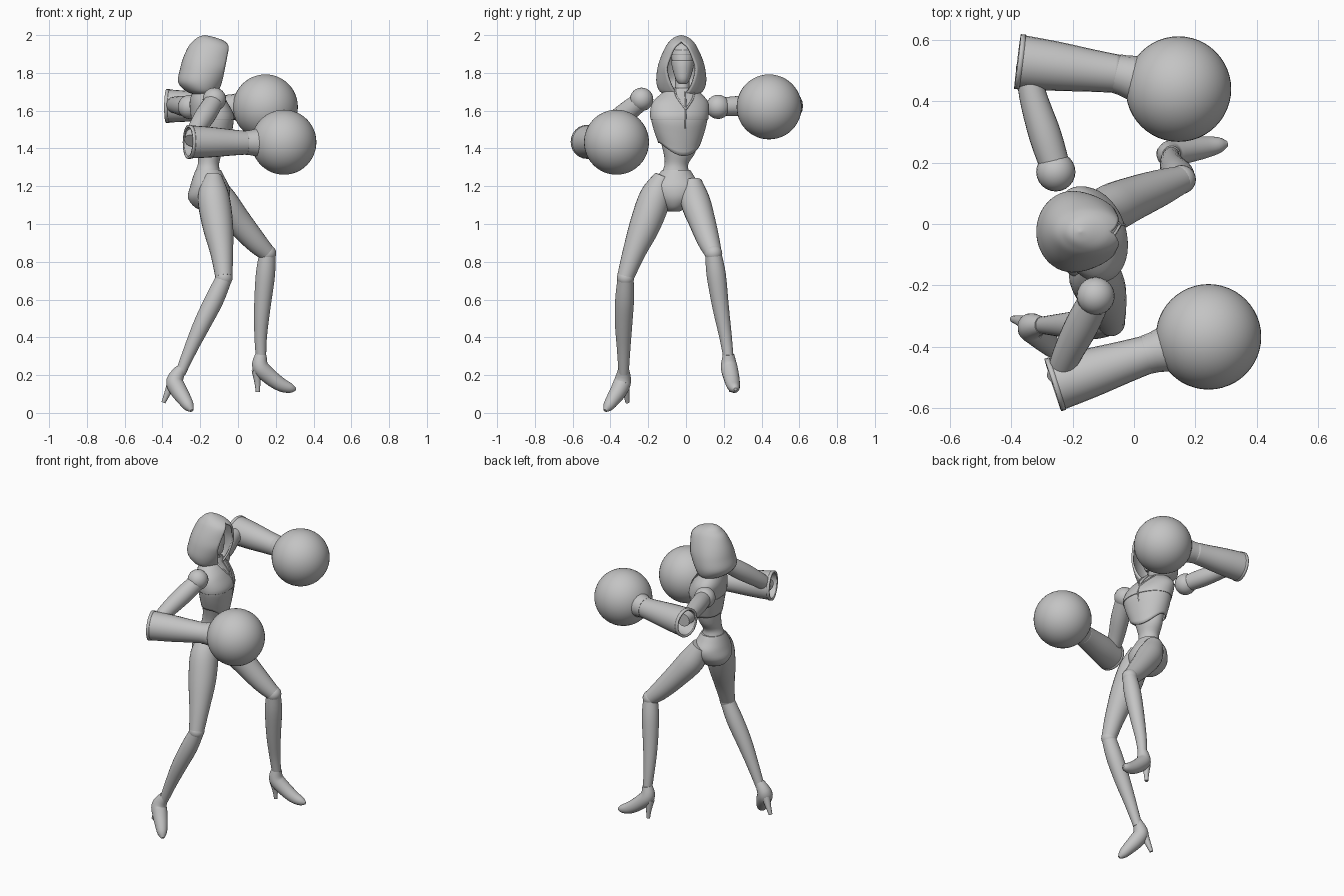
import bpy, bmesh, math
from mathutils import Vector, Matrix

old = bpy.data.objects.get("Cube")
if old:
    bpy.data.objects.remove(old, do_unlink=True)

grey = bpy.data.materials.new("plain grey")
grey.use_nodes = True
GREY = (0.55, 0.55, 0.55, 1)
grey.diffuse_color = GREY
grey.node_tree.nodes["Principled BSDF"].inputs["Base Color"].default_value = GREY


def smooth(rows, n=4):
    """Spline through rows of numbers."""
    out = []
    last = len(rows) - 1
    for i in range(last):
        quad = (rows[max(i - 1, 0)], rows[i], rows[i + 1], rows[min(i + 2, last)])
        for k in range(n):
            t = k / n
            out.append([b + t / 2 * (c - a + t * (2*a - 5*b + 4*c - d + t * (3*b - a - 3*c + d)))
                        for a, b, c, d in zip(*quad)])
    return out + [list(rows[-1])]


def finish(name, bm, shell=0, angle=50):
    me = bpy.data.meshes.new(name)
    bm.to_mesh(me)
    bm.free()
    me.materials.append(grey)
    me.shade_smooth()
    me.set_sharp_from_angle(angle=math.radians(angle))
    ob = bpy.data.objects.new(name, me)
    bpy.context.scene.collection.objects.link(ob)
    if shell:
        mod = ob.modifiers.new("shell", 'SOLIDIFY')
        mod.thickness = shell
    return ob


def skin(name, rings, closed=True, caps=True, shell=0):
    """Bridge successive rings of points."""
    bm = bmesh.new()
    vs = [[bm.verts.new(p) for p in ring] for ring in rings]
    n = len(vs[0])
    for lo, hi in zip(vs, vs[1:]):
        for i in range(n if closed else n - 1):
            j = (i + 1) % n
            bm.faces.new((lo[i], lo[j], hi[j], hi[i]))
    if caps:
        bm.faces.new(vs[0][::-1])
        bm.faces.new(vs[-1])
    bmesh.ops.remove_doubles(bm, verts=bm.verts, dist=0.0012)
    return finish(name, bm, shell)


def tube(name, path, sides=24, caps=True, shell=0, steps=4):
    """Round limb along a path of x, y, z, radius."""
    pts = smooth(path, steps)
    pos = [Vector(p[:3]) for p in pts]
    rings, old_t, q = [], None, None
    for i, p in enumerate(pts):
        t = (pos[min(i + 1, len(pos) - 1)] - pos[max(i - 1, 0)]).normalized()
        q = t.to_track_quat('Z', 'Y') if q is None else old_t.rotation_difference(t) @ q
        old_t = t
        rings.append([pos[i] + q @ Vector((math.cos(a), math.sin(a), 0)) * p[3]
                      for a in (2 * math.pi * k / sides for k in range(sides))])
    return skin(name, rings, caps=caps, shell=shell)


def body_point(row, a, turn, grow=0):
    z, cx, cy, depth, width = row
    p = Matrix.Rotation(turn, 3, 'Z') @ Vector(((depth + grow) * math.cos(a), (width + grow) * math.sin(a), 0))
    return p + Vector((cx, cy, z))


def body(name, rows, turn=0, caps=True, shell=0, hem=0, grow=0, sides=40):
    """Stack of level ovals: z, centre x, centre y, half depth, half width."""
    rows = smooth(rows)
    rings = []
    for k, row in enumerate(rows):
        fade = hem * (1 - k / (len(rows) - 1)) ** 3
        ring = []
        for i in range(sides):
            a = 2 * math.pi * i / sides
            p = body_point(row, a, turn, grow)
            p.z -= fade * max(0, math.cos(a)) ** 2
            ring.append(p)
        rings.append(ring)
    return skin(name, rings, caps=caps, shell=shell)


def ball(name, centre, r, segments=24):
    bm = bmesh.new()
    bmesh.ops.create_uvsphere(bm, u_segments=segments, v_segments=segments // 2, radius=r,
                              matrix=Matrix.Translation(centre))
    return finish(name, bm)


# Torso and vest, turned slightly to the left
TURN = 0.31
body("waist", [(1.24, -.157, -.055, .07, .08), (1.28, -.16, -.055, .064, .07),
               (1.32, -.156, -.05, .056, .063), (1.38, -.148, -.035, .062, .085),
               (1.47, -.14, -.035, .07, .11)], TURN * .5)
VEST = [(1.43, -.14, -.035, .08, .115), (1.50, -.135, -.035, .095, .14),
        (1.57, -.135, -.035, .105, .155), (1.64, -.155, -.03, .09, .15),
        (1.69, -.17, -.025, .065, .105), (1.72, -.172, -.022, .045, .06)]
body("vest", VEST, TURN, caps=False, shell=.008, hem=.07)
body("short_jacket", smooth(VEST)[7:], TURN, caps=False, shell=.004, grow=.004)

# Raised seams on the vest
fine = smooth(VEST)
seam_rows = [r for r in fine if r[0] < 1.7]
tube("front_seam", [(*body_point(r, 0, TURN, .003), .004) for r in seam_rows], 8, steps=1)
collar_rows = [r for r in fine if r[0] > 1.6]
for side, label in ((1, "left"), (-1, "right")):
    tube(label + "_lapel", [(*body_point(r, side * .9 * i / len(collar_rows), TURN, .004), .005)
                            for i, r in enumerate(collar_rows)], 8, steps=1)

# Pelvis
body("pelvis", [(1.065, -.14, -.065, .035, .03), (1.09, -.15, -.06, .08, .065),
                (1.14, -.155, -.055, .11, .115), (1.20, -.15, -.055, .103, .13),
                (1.25, -.155, -.055, .083, .1), (1.285, -.157, -.052, .068, .075)])

# Neck, head and face mask
tube("neck", [(-.165, -.025, 1.66, .05), (-.165, -.02, 1.72, .038), (-.18, -.02, 1.82, .04)])
HEAD = [(1.745, -.14, -.017, .02, .018), (1.77, -.148, -.017, .042, .034),
        (1.83, -.165, -.017, .065, .052), (1.89, -.175, -.017, .07, .06),
        (1.94, -.175, -.017, .055, .05), (1.965, -.175, -.017, .02, .02)]
body("head", HEAD)
body("face_mask", HEAD[:3] + [(1.865, -.17, -.017, .068, .056)], caps=False, shell=.003, grow=.005)
body("brow_band", [(1.895, -.175, -.017, .074, .063), (1.92, -.175, -.017, .069, .06)],
     caps=False, shell=.006)

# Hood: z, half width, back x, front edge x, half opening
HOOD = [(1.685, .07, -.22, -.12, .02), (1.70, .112, -.27, -.105, .035),
        (1.75, .132, -.317, -.085, .062), (1.82, .127, -.307, -.07, .08),
        (1.88, .11, -.29, -.058, .064), (1.94, .082, -.262, -.05, .035),
        (1.97, .06, -.235, -.075, 0), (1.99, .033, -.21, -.13, 0),
        (2.0, .0004, -.1755, -.1745, 0)]
rings = []
for z, w, back, front, gap in smooth(HOOD, 5):
    start = math.asin(min(max(gap / w, 0), .95))
    cx = (back + front) / 2
    reach = (front - cx) / math.cos(start)
    ring = []
    for i in range(49):
        a = start + (2 * math.pi - 2 * start) * i / 48
        c = math.cos(a)
        ring.append((cx + c * (reach if c > 0 else cx - back), -.025 + w * math.sin(a), z))
    rings.append(ring)
skin("hood", rings, closed=False, caps=False, shell=.012)

# Left arm
ball("left_shoulder", (-.255, .17, 1.62), .064)
tube("left_upper_arm", [(-.255, .18, 1.62, .048), (-.29, .29, 1.625, .053),
                        (-.33, .42, 1.63, .045), (-.345, .52, 1.63, .04)])
# Right arm
ball("right_shoulder", (-.125, -.235, 1.66), .062)
tube("right_upper_arm", [(-.125, -.24, 1.65, .05), (-.17, -.33, 1.58, .055),
                         (-.22, -.43, 1.50, .047), (-.245, -.50, 1.44, .04)])

# Flared sleeves, cuffs and round fists
for label, elbow, wrist, fist in (
        ("left", (-.38, .53, 1.625), (-.055, .49, 1.62), (.145, .44, 1.62)),
        ("right", (-.265, -.525, 1.435), (.045, -.425, 1.43), (.243, -.368, 1.433))):
    e, w, f = Vector(elbow), Vector(wrist), Vector(fist)
    tube(label + "_sleeve", [(*e.lerp(w, t), r) for t, r in
                             ((0, .086), (.06, .087), (.4, .08), (.75, .069), (1.02, .062))],
         caps=False, shell=.01)
    tube(label + "_sleeve_rim", [(*e.lerp(w, t), r) for t, r in ((0, .09), (.05, .09))],
         caps=False, shell=.012, steps=1)
    tube(label + "_cuff", [(*w.lerp(f, t), r) for t, r in
                           ((-.02, .064), (.1, .066), (.4, .08), (.55, .08))], 16, steps=1)
    ball(label + "_round_fist", fist, .172, 48)

# Legs
tube("left_thigh", [(-.13, .03, 1.22, .055), (-.08, .05, 1.12, .078), (.0, .085, 1.015, .071),
                    (.09, .12, .91, .059), (.155, .145, .845, .045)])
tube("left_shin", [(.155, .145, .84, .043), (.145, .16, .73, .051), (.128, .185, .55, .043),
                   (.12, .21, .40, .033), (.122, .225, .29, .027)])
tube("right_thigh", [(-.13, -.12, 1.255, .045), (-.13, -.16, 1.15, .083), (-.108, -.215, 1.0, .082),
                     (-.086, -.275, .85, .061), (-.075, -.32, .72, .045)])
tube("right_shin", [(-.075, -.32, .71, .043), (-.125, -.325, .60, .05), (-.19, -.33, .47, .046),
                    (-.25, -.33, .34, .036), (-.305, -.33, .21, .027)])
ball("left_knee", (.155, .145, .845), .047)
ball("right_knee", (-.075, -.32, .715), .046)

# Heeled shoes
tube("left_shoe", [(.122, .225, .31, .03), (.118, .228, .245, .044), (.17, .24, .19, .042),
                   (.23, .25, .148, .036), (.28, .258, .13, .025), (.305, .262, .125, .008)])
tube("left_heel", [(.098, .23, .225, .026), (.103, .237, .16, .016), (.105, .24, .11, .011)], 12)
tube("right_shoe", [(-.30, -.33, .235, .028), (-.335, -.335, .17, .045), (-.315, -.355, .12, .045),
                    (-.285, -.385, .073, .038), (-.26, -.412, .034, .028), (-.245, -.428, .012, .010)])
tube("right_heel", [(-.345, -.325, .17, .028), (-.375, -.315, .10, .017), (-.395, -.31, .055, .011)], 12)
